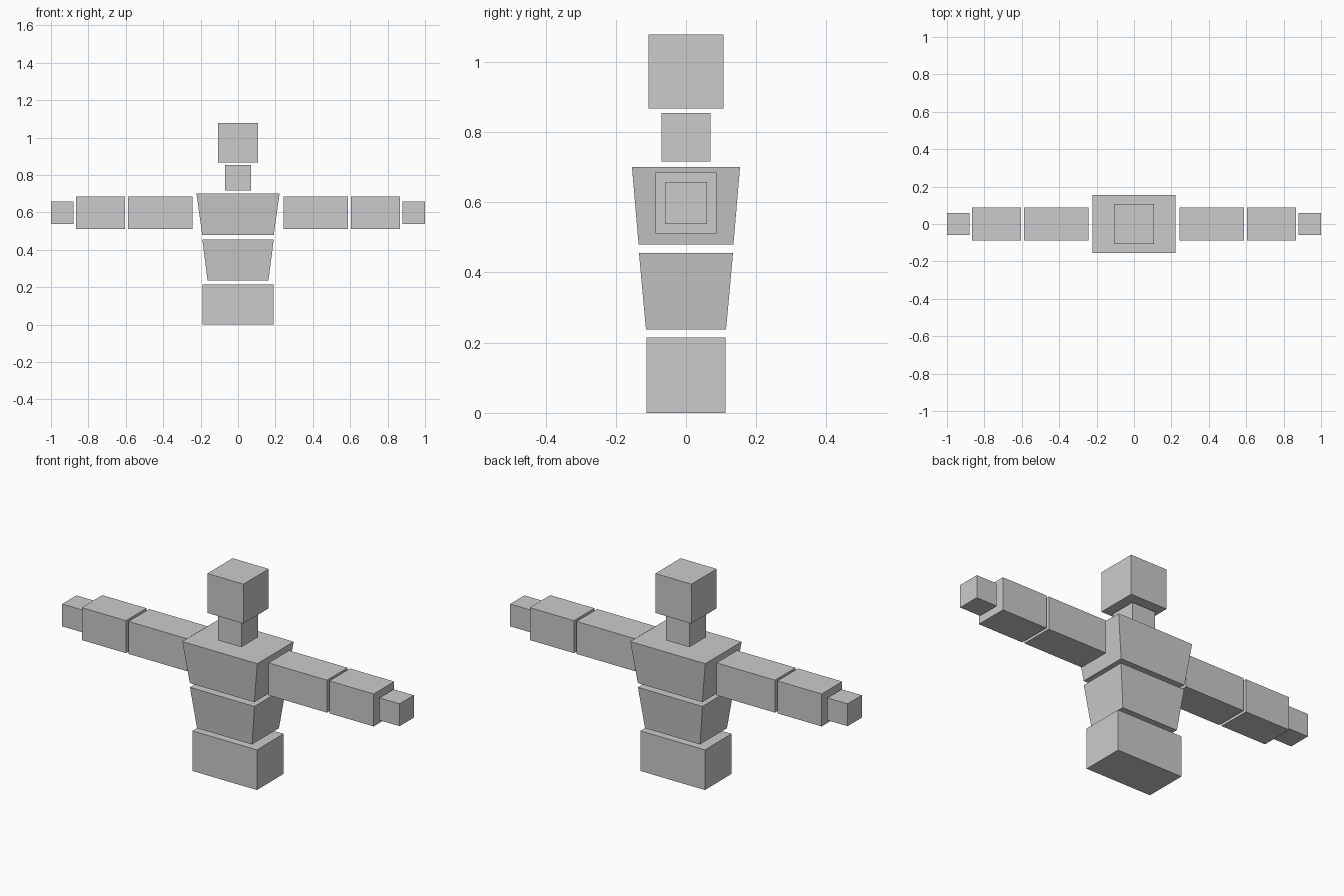
import bpy
import bmesh

cube = bpy.data.objects.get("Cube")
if cube:
    bpy.data.objects.remove(cube, do_unlink=True)

GREY = (0.6, 0.6, 0.6, 1)
mat = bpy.data.materials.new("plain_grey")
mat.use_nodes = True
mat.diffuse_color = GREY
mat.node_tree.nodes["Principled BSDF"].inputs["Base Color"].default_value = GREY


def block(name, z, bottom, top=None, x=0):
    """Box from z[0] to z[1]; bottom and top are half sizes in x and y."""
    top = top or bottom
    bm = bmesh.new()
    bmesh.ops.create_cube(bm, size=2)
    for v in bm.verts:
        upper = v.co.z > 0
        half = top if upper else bottom
        v.co = (v.co.x * half[0], v.co.y * half[1], z[1] if upper else z[0])
    mesh = bpy.data.meshes.new(name)
    bm.to_mesh(mesh)
    bm.free()
    mesh.materials.append(mat)
    obj = bpy.data.objects.new(name, mesh)
    obj.location.x = x
    bpy.context.collection.objects.link(obj)


# Torso, widening upward
block("hips", (0, 0.215), (0.191, 0.113))
block("abdomen", (0.237, 0.456), (0.163, 0.114), (0.191, 0.134))
block("chest", (0.479, 0.701), (0.191, 0.135), (0.222, 0.154))

# Neck and head
block("neck", (0.716, 0.854), (0.069, 0.07))
block("head", (0.867, 1.078), (0.107, 0.107))

# Arms stretched sideways: inner x, outer x, half thickness
ARM_Z = 0.598
for side, sign in (("left", 1), ("right", -1)):
    for part, x0, x1, half in (("upper_arm", 0.242, 0.588, 0.087),
                               ("forearm", 0.603, 0.865, 0.087),
                               ("hand", 0.88, 1.0, 0.06)):
        block(f"{side}_{part}", (ARM_Z - half, ARM_Z + half),
              ((x1 - x0) / 2, half), x=sign * (x0 + x1) / 2)
